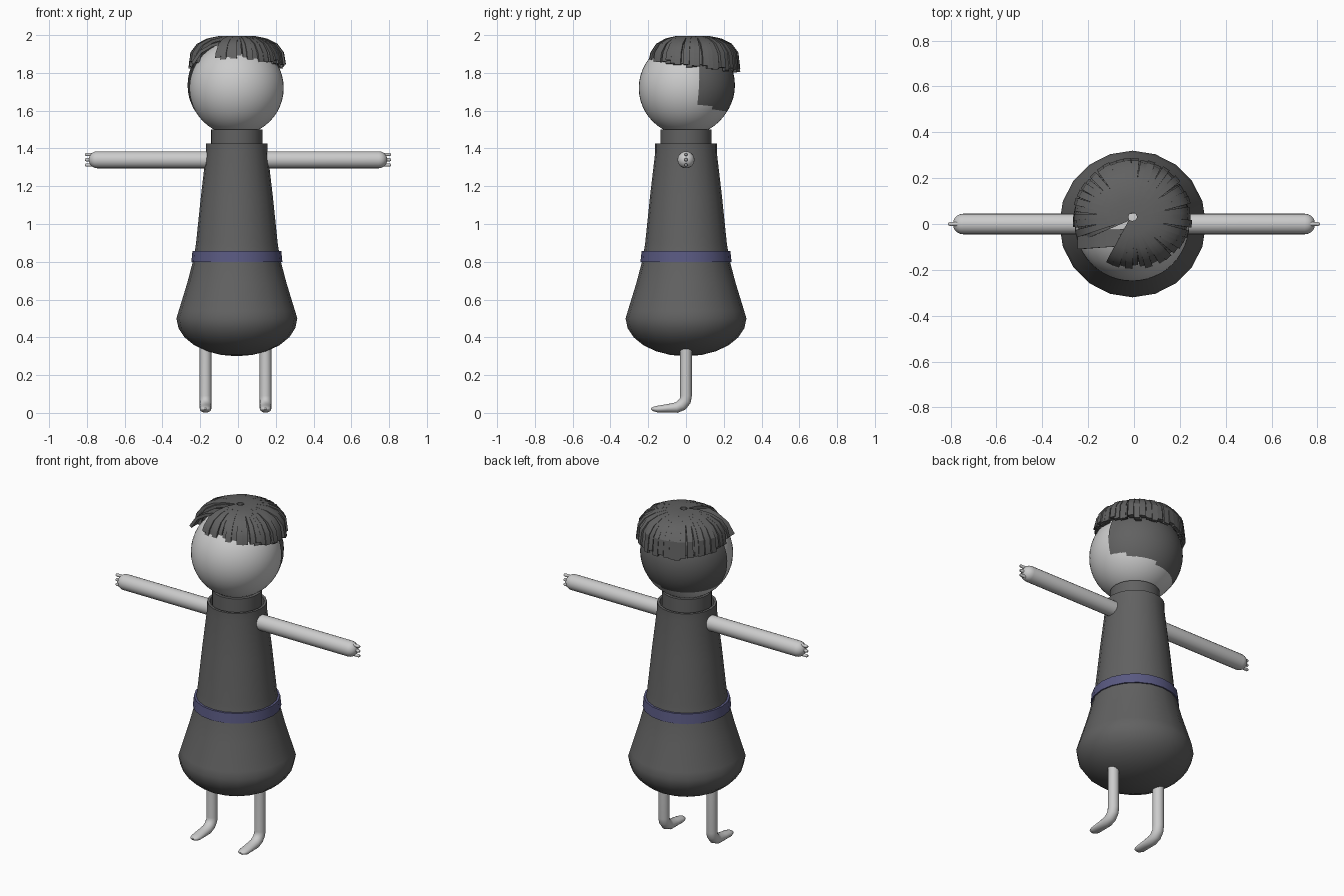
import bpy, bmesh, math, random
from mathutils import Vector

if "Cube" in bpy.data.objects:
    bpy.data.objects.remove(bpy.data.objects["Cube"])

random.seed(4)


def material(name, color):
    m = bpy.data.materials.new(name)
    m.diffuse_color = color
    m.use_nodes = True
    m.node_tree.nodes["Principled BSDF"].inputs["Base Color"].default_value = m.diffuse_color
    return m


DARK = material("dark_grey", (0.12, 0.12, 0.12, 1))
BLUE = material("belt_blue", (0.10, 0.10, 0.22, 1))


def finish(bm, name, mat=None, angle=40):
    bmesh.ops.recalc_face_normals(bm, faces=bm.faces)
    me = bpy.data.meshes.new(name)
    bm.to_mesh(me)
    bm.free()
    ob = bpy.data.objects.new(name, me)
    bpy.context.collection.objects.link(ob)
    if mat:
        me.materials.append(mat)
    bpy.ops.object.select_all(action='DESELECT')
    ob.select_set(True)
    bpy.context.view_layer.objects.active = ob
    if angle:
        bpy.ops.object.shade_smooth_by_angle(angle=math.radians(angle))
    return ob


def lathe(name, profile, mat=None, sides=20, x=-0.006, closed=False):
    bm = bmesh.new()
    vs = [bm.verts.new((r, 0, z)) for r, z in profile]
    n = len(vs)
    es = [bm.edges.new((vs[i], vs[(i + 1) % n])) for i in range(n if closed else n - 1)]
    bmesh.ops.spin(bm, geom=vs + es, cent=(0, 0, 0), axis=(0, 0, 1),
                   angle=math.tau, steps=sides)
    bmesh.ops.remove_doubles(bm, verts=bm.verts, dist=1e-4)
    bmesh.ops.translate(bm, verts=bm.verts, vec=(x, 0, 0))
    return finish(bm, name, mat)


def sweep(bm, points, sizes, side, sides=16, offset=0.0):
    """Loft elliptical rings (half width, half height) along a path."""
    pts = [Vector(p) for p in points]
    side = Vector(side)
    rings = []
    for i, p in enumerate(pts):
        t = (pts[min(i + 1, len(pts) - 1)] - pts[max(i - 1, 0)]).normalized()
        up = t.cross(side).normalized()
        w, h = sizes[i]
        rings.append([bm.verts.new(p + side * w * math.cos(a) + up * h * math.sin(a))
                      for a in (offset + math.tau * k / sides for k in range(sides))])
    for a, b in zip(rings, rings[1:]):
        for k in range(sides):
            bm.faces.new((a[k], a[(k + 1) % sides], b[(k + 1) % sides], b[k]))
    bm.faces.new(rings[0])
    bm.faces.new(rings[-1])


def sphere(bm, radius, center):
    bmesh.ops.create_uvsphere(bm, u_segments=48, v_segments=24, radius=radius)
    bmesh.ops.translate(bm, verts=bm.verts, vec=center)


# body: bell-shaped dress with a rounded underside and recessed collar
dome = [(0.32 * math.sin(a), 0.5 - 0.2 * math.cos(a))
        for a in (math.pi / 2 * k / 6 for k in range(7))]
lathe("dress", dome + [(0.308, 0.54), (0.262, 0.69), (0.228, 0.82), (0.216, 0.90),
                       (0.19, 1.15), (0.163, 1.38), (0.163, 1.425),
                       (0.148, 1.425), (0.145, 1.38), (0, 1.38)], DARK)
lathe("belt", [(0.241, 0.80), (0.235, 0.858), (0.21, 0.858), (0.21, 0.80)],
      BLUE, closed=True)
lathe("neck", [(0, 1.36), (0.136, 1.36), (0.136, 1.50), (0, 1.50)], DARK, sides=32)

# head and the shell over its back half
bm = bmesh.new()
sphere(bm, 0.25, (-0.008, 0, 1.72))
finish(bm, "head")
bm = bmesh.new()
sphere(bm, 0.257, (-0.01, 0.002, 1.735))
bmesh.ops.bisect_plane(bm, geom=bm.verts[:] + bm.edges[:] + bm.faces[:],
                       plane_co=(0, 0.03, 1.72), plane_no=(-0.16, 1, -0.06),
                       clear_inner=True)
finish(bm, "head_back", DARK)

for s, label in ((-1, "right"), (1, "left")):
    # arms with rounded ends
    bm = bmesh.new()
    r, tip = 0.045, 0.79
    caps = [math.pi / 2 * k / 5 for k in range(6)]
    pts = [(s * 0.1, 0, 1.34)] + [(s * (tip - r + r * math.sin(a)), 0, 1.34) for a in caps]
    sizes = [(r, r)] + [(max(r * math.cos(a), 0.001),) * 2 for a in caps]
    sweep(bm, pts, sizes, (0, 1, 0), 20)
    finish(bm, label + "_arm")
    # three small fingers on each hand
    bm = bmesh.new()
    for dz in (-0.028, 0, 0.028):
        z = 1.34 + dz
        sweep(bm, [(s * x, 0, z) for x in (0.75, 0.803, 0.809, 0.811)],
              [(q, q) for q in (0.009, 0.009, 0.006, 0.001)], (0, 1, 0), 10)
    finish(bm, label + "_fingers")
    # leg bending forward into a flat foot
    x = 0.146 if s > 0 else -0.172
    bm = bmesh.new()
    path = [(0, 0.42), (0, 0.09), (-0.004, 0.065), (-0.022, 0.042), (-0.05, 0.028),
            (-0.10, 0.024), (-0.15, 0.020), (-0.175, 0.021), (-0.185, 0.022)]
    half = [(0.031, 0.031)] * 4 + [(0.031, 0.028), (0.031, 0.022), (0.030, 0.018),
                                   (0.022, 0.011), (0.008, 0.004)]
    sweep(bm, [(x, y, z) for y, z in path], half, (1, 0, 0), 16)
    finish(bm, label + "_leg")

# hair: flat locks radiating from the crown, with a parting at the front
bm = bmesh.new()


def lock(path, side, width):
    n = len(path)
    sizes = [(width * (0.55 + 0.45 * min(1, 1.4 * i / (n - 1))), 0.012) for i in range(n)]
    sweep(bm, path, sizes, side, 4, math.pi / 4)


for layer, count in enumerate((46, 40)):
    for i in range(count):
        a = math.tau * (i + 0.5 * layer) / count + random.uniform(-0.03, 0.03)
        if 203 < math.degrees(a) % 360 < 243:
            continue
        c, sn = math.cos(a), math.sin(a)
        R = 0.248 - (0.035 * sn * sn if sn < 0 else 0) - 0.012 * layer
        R += random.uniform(-0.006, 0.006)
        end = 1.838 - 0.03 * sn + random.uniform(-0.01, 0.014)
        path = [(f * R, z - 0.006 * layer) for f, z in
                ((0.08, 1.988), (0.35, 1.988), (0.62, 1.974), (0.83, 1.948), (0.96, 1.905))]
        path.append((R, end))
        lock([(c * q - 0.006, 0.03 + sn * q, z) for q, z in path], (-sn, c, 0), 0.023)

# locks swept sideways along the parting
for k in range(3):
    y = -0.085 + 0.025 * k
    lock([(0.05, y + 0.02, 1.972), (-0.06, y, 1.968), (-0.14, y - 0.003, 1.945),
          (-0.20, y - 0.005, 1.91), (-0.24, y - 0.008, 1.85)], (0, 1, 0), 0.024)
finish(bm, "hair", DARK, angle=30)
